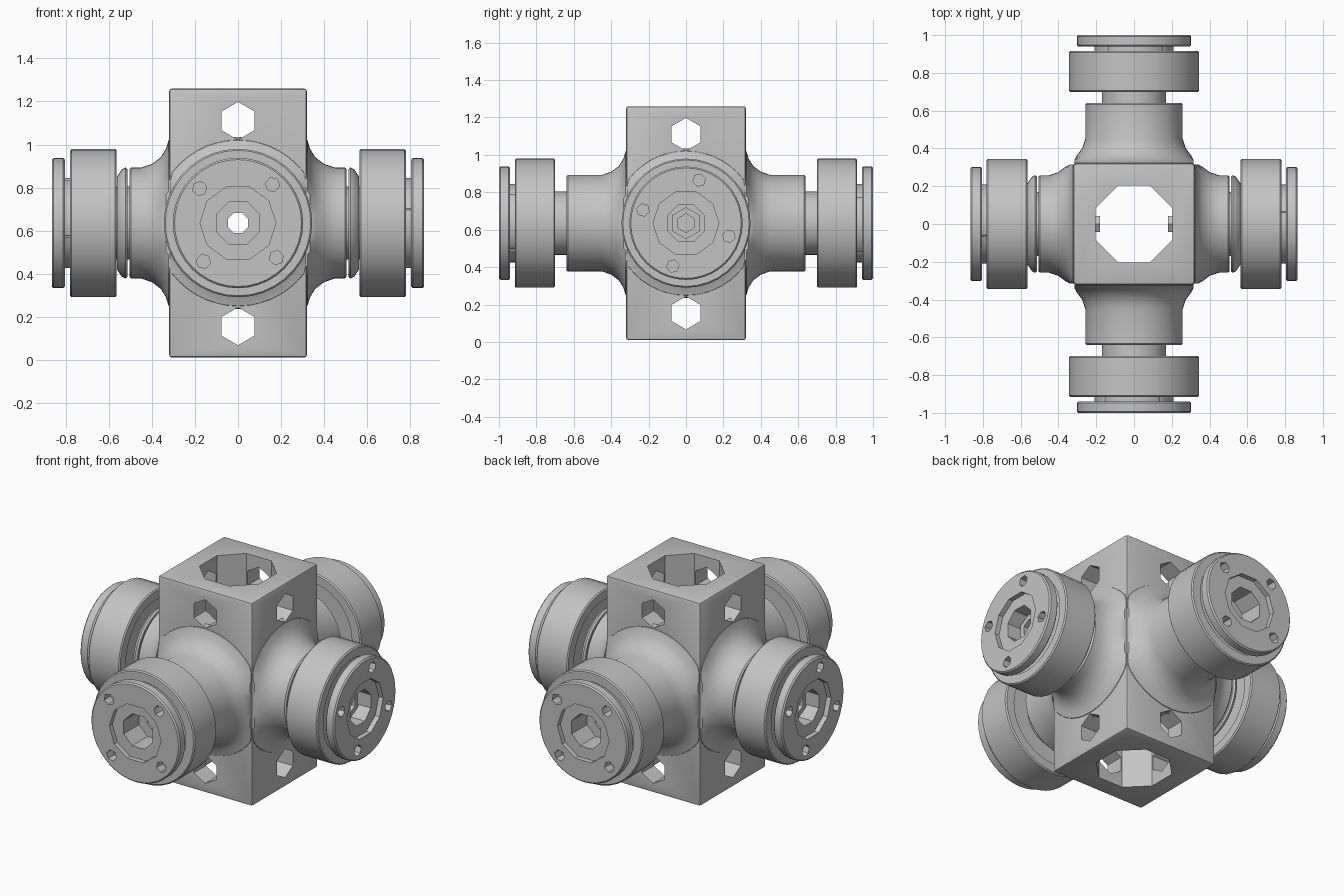
import bpy, bmesh
from math import cos, sin, pi, radians
from mathutils import Matrix

if "Cube" in bpy.data.objects:
    bpy.data.objects.remove(bpy.data.objects["Cube"], do_unlink=True)

MID = 0.635      # height of the arm axes
HALF = 0.32      # half width of the block
STEP = 0.135     # side arms sit this much closer than front and back arms

steel = bpy.data.materials.new("grey steel")
steel.use_nodes = True
steel.diffuse_color = (0.55, 0.55, 0.55, 1)
steel.node_tree.nodes["Principled BSDF"].inputs["Base Color"].default_value = (0.55, 0.55, 0.55, 1)


def finish(name, bm):
    bmesh.ops.remove_doubles(bm, verts=bm.verts, dist=1e-5)
    bmesh.ops.recalc_face_normals(bm, faces=bm.faces)
    mesh = bpy.data.meshes.new(name)
    bm.to_mesh(mesh)
    bm.free()
    mesh.materials.append(steel)
    ob = bpy.data.objects.new(name, mesh)
    bpy.context.collection.objects.link(ob)
    return ob


def activate(ob):
    bpy.ops.object.select_all(action='DESELECT')
    ob.select_set(True)
    bpy.context.view_layer.objects.active = ob


def smooth(ob):
    activate(ob)
    bpy.ops.object.shade_smooth_by_angle(angle=radians(32))


def lathe(name, profile, sides=40, start=0.0, closed=False, center=(0, 0)):
    """Turn (radius, distance) points about the forward (-y) axis."""
    bm = bmesh.new()
    rings = []
    for r, d in profile:
        angles = [start + 2 * pi * i / sides for i in range(sides)]
        rings.append([bm.verts.new((center[0] + r * cos(a), -d, center[1] + r * sin(a)))
                      for a in angles])
    for a, b in zip(rings, rings[1:] + rings[:1] if closed else rings[1:]):
        for i in range(sides):
            j = (i + 1) % sides
            bm.faces.new((a[i], a[j], b[j], b[i]))
    if not closed:
        bm.faces.new(rings[0])
        bm.faces.new(rings[-1])
    return finish(name, bm)


def peg(radius, near, far, sides, start=0.0, center=(0, 0)):
    return lathe("cutter", [(radius, near), (radius, far)], sides, start, center=center)


def cut(ob, cutters):
    activate(ob)
    for c in cutters:
        mod = ob.modifiers.new("cut", 'BOOLEAN')
        mod.operation, mod.solver, mod.object = 'DIFFERENCE', 'EXACT', c
        bpy.ops.object.modifier_apply(modifier=mod.name)
        bpy.data.objects.remove(c, do_unlink=True)


def rounded_ring(outer, inner, near, far, c=0.008):
    return [(inner, near), (outer - c, near), (outer, near + c),
            (outer, far - c), (outer - c, far), (inner, far)]


# Central block with a vertical bore and cross holes
bm = bmesh.new()
bmesh.ops.create_cube(bm, size=1)
bmesh.ops.scale(bm, vec=(2 * HALF, 2 * HALF, 1.25), verts=bm.verts)
bmesh.ops.translate(bm, vec=(0, 0, MID), verts=bm.verts)
bmesh.ops.bevel(bm, geom=bm.edges[:], offset=0.012, segments=2, affect='EDGES', profile=0.5)
block = finish("block", bm)

bore = peg(0.22, -2, 2, 8, pi / 8)
bore.data.transform(Matrix.Rotation(pi / 2, 4, 'X'))
cutters = [bore, peg(0.05, -1, 1, 8, pi / 8, (0, MID))]
for z in (0.155, 1.11):
    for turn in (0, pi / 2):
        hole = peg(0.088, -1, 1, 6, pi / 6, (0, z))
        hole.data.transform(Matrix.Rotation(turn, 4, 'Z'))
        cutters.append(hole)
cut(block, cutters)
smooth(block)


def build_arm(label, turn, shift, bolt_angle, side_arm):
    parts = []
    end = 0.64 - shift

    # Neck flaring into the block, kept within the block's width
    neck = lathe(label + "_neck", [
        (0.40, 0.29), (0.385, 0.323), (0.345, 0.335), (0.305, 0.36), (0.275, 0.40),
        (0.258, 0.45), (0.258, end - 0.008), (0.25, end), (0.16, end), (0.16, 0.29)],
        48, closed=True)
    for v in neck.data.vertices:
        v.co.x = max(-HALF + 0.004, min(HALF - 0.004, v.co.x))
    parts.append(neck)

    # Washer between neck and roller
    if side_arm:
        parts.append(lathe(label + "_washer", [
            (0.16, end + 0.008), (0.25, end + 0.008), (0.258, end + 0.018),
            (0.25, end + 0.035), (0.215, end + 0.058), (0.16, end + 0.058)], closed=True))

    # Roller with a shallow recess on both faces
    near, far = 0.70 - shift, 0.915 - shift
    parts.append(lathe(label + "_roller", [
        (0.165, near + 0.02), (0.285, near + 0.02), (0.285, near), (0.338, near),
        (0.345, near + 0.007), (0.345, far - 0.007), (0.338, far), (0.285, far),
        (0.285, far - 0.02), (0.165, far - 0.02)], 36, closed=True))

    # Pin with its flange, stepped socket and four small holes
    face = 1.0 - shift
    pin = lathe(label + "_pin", [
        (0.17, 0.25), (0.17, far - 0.03), (0.21, far - 0.02), (0.21, face - 0.06),
        (0.295, face - 0.06), (0.303, face - 0.052), (0.303, face - 0.008), (0.295, face)])
    cutters = [peg(0.176, face - 0.03, face + 0.1, 10),
               peg(0.107, face - 0.18, face + 0.1, 8, pi / 8),
               peg(0.05, 0.1, face, 8, pi / 8)]
    for i in range(4):
        a = radians(bolt_angle) + i * pi / 2
        cutters.append(peg(0.034, face - 0.1, face + 0.1, 6, a,
                           (0.24 * cos(a), 0.24 * sin(a))))
    cut(pin, cutters)
    parts.append(pin)

    # Socket bolt through the side pins, its tip showing in the bore
    if side_arm:
        top = face - 0.10
        bolt = lathe(label + "_bolt", [
            (0.05, 0.18), (0.05, top - 0.08), (0.085, top - 0.08), (0.085, top),
            (0.05, top), (0.05, top - 0.05)], 6, pi / 6)
        parts.append(bolt)

    place = Matrix.Translation((0, 0, MID)) @ Matrix.Rotation(turn, 4, 'Z')
    for ob in parts:
        ob.data.transform(place)
        smooth(ob)


build_arm("front", 0, 0, 48, False)
build_arm("left", pi / 2, STEP, 73, True)
build_arm("back", pi, 0, 48, False)
build_arm("right", 3 * pi / 2, STEP, 73, True)
